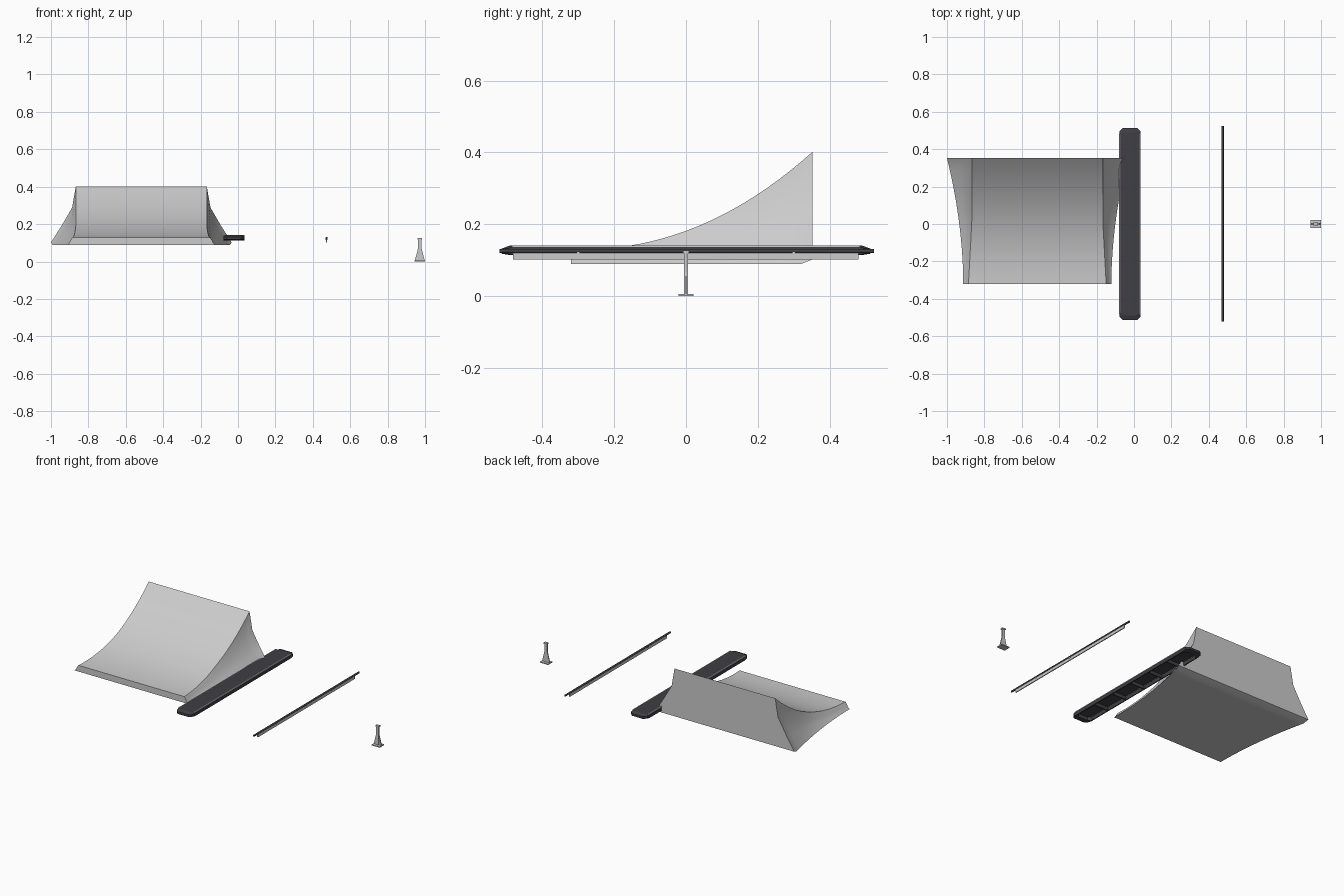
import bpy, bmesh, math

if "Cube" in bpy.data.objects:
    bpy.data.objects.remove(bpy.data.objects["Cube"])


def material(name, rgb):
    m = bpy.data.materials.new(name)
    m.diffuse_color = (*rgb, 1)
    m.use_nodes = True
    m.node_tree.nodes["Principled BSDF"].inputs["Base Color"].default_value = m.diffuse_color
    return m


DARK = material("dark_plastic", (0.05, 0.05, 0.058))


def finish(name, bm, mat=None, smooth=None):
    bmesh.ops.recalc_face_normals(bm, faces=bm.faces)
    me = bpy.data.meshes.new(name)
    bm.to_mesh(me)
    bm.free()
    ob = bpy.data.objects.new(name, me)
    bpy.context.collection.objects.link(ob)
    if mat:
        me.materials.append(mat)
    if smooth:
        bpy.ops.object.select_all(action='DESELECT')
        ob.select_set(True)
        bpy.context.view_layer.objects.active = ob
        bpy.ops.object.shade_smooth_by_angle(angle=math.radians(smooth))
    return ob


def loft(rings, cap_start=True, cap_end=True):
    bm = bmesh.new()
    vs = [[bm.verts.new(p) for p in r] for r in rings]
    n = len(vs[0])
    for a, b in zip(vs, vs[1:]):
        for i in range(n):
            j = (i + 1) % n
            bm.faces.new((a[i], a[j], b[j], b[i]))
    if cap_start:
        bm.faces.new(vs[0][::-1])
    if cap_end:
        bm.faces.new(vs[-1])
    return bm


def box(name, x, y, z, mat=None):
    corners = lambda h: [(x[0], y[0], h), (x[1], y[0], h), (x[1], y[1], h), (x[0], y[1], h)]
    return finish(name, loft([corners(z[0]), corners(z[1])]), mat)


def rod_y(name, x, z, r, y0, y1, mat=None, sides=10):
    ring = lambda y: [(x + r * math.cos(2 * math.pi * i / sides), y,
                       z + r * math.sin(2 * math.pi * i / sides)) for i in range(sides)]
    return finish(name, loft([ring(y0), ring(y1)]), mat, 40)


# Curved ramp: flared cross-sections lofted from the front lip to the back
RX, Y0, Y1, ZB = -0.517, -0.32, 0.353, 0.089


def ramp_section(y):
    t = (y - Y0) / (Y1 - Y0)
    top = 0.128 + 0.274 * t ** 2.2
    base = ZB + max(0, (y - 0.32) / (Y1 - 0.32)) * 0.013
    wt = 0.368 - 0.018 * min(1, t * 2)
    wb = 0.396 + 0.087 * t ** 1.9
    right = []
    for fz, fx in ((0, 1), (0.3, 0.57), (0.62, 0.15 + 0.23 * (1 - t)), (1, 0)):
        right.append((wt + (wb - wt) * fx, base + (top - base) * fz))
    return ([(RX + x, y, z) for x, z in right] +
            [(RX - x, y, z) for x, z in reversed(right)])


ys = [Y0 + (0.32 - Y0) * i / 20 for i in range(21)] + [Y1]
finish("ramp", loft([ramp_section(y) for y in ys]), None, 35)

# Long dark box: open-bottomed shell with cut corners and sloped ends
BX, BW = -0.022, 0.056


def octagon(hx, hy, z, c=0.018):
    pts = [(hx, hy - c), (hx - c, hy), (-hx + c, hy), (-hx, hy - c)]
    pts += [(-x, -y) for x, y in pts]
    return [(BX + x, y, z) for x, y in pts]


finish("grind_box", loft([
    octagon(BW - 0.006, 0.478, 0.136), octagon(BW - 0.006, 0.478, 0.1135),
    octagon(BW, 0.488, 0.1135), octagon(BW, 0.514, 0.118),
    octagon(BW, 0.514, 0.132), octagon(BW - 0.002, 0.49, 0.1405)]), DARK)

# Underside ribs and metal edging of the box
for i in range(5):
    y = -0.32 + 0.16 * i
    box("box_rib", (BX - BW + 0.005, BX + BW - 0.005), (y - 0.003, y + 0.003), (0.115, 0.137), DARK)
for s in (-1, 1):
    rod_y("box_edge", BX + s * (BW - 0.003), 0.1375, 0.004, -0.484, 0.484)

# Rail: top tube on a shorter web, with small fixings
rod_y("rail_tube", 0.474, 0.125, 0.006, -0.52, 0.523, DARK)
box("rail_web", (0.471, 0.477), (-0.482, 0.481), (0.102, 0.12))
for y in (-0.3, 0, 0.3):
    box("rail_fixing", (0.469, 0.479), (y - 0.004, y + 0.004), (0.115, 0.122))

# Support post: base plate, column, cap and side gussets
PX = 0.972
box("post_base", (PX - 0.028, PX + 0.028), (-0.021, 0.021), (0, 0.006))
box("post_column", (PX - 0.009, PX + 0.009), (-0.005, 0.005), (0.005, 0.12))
box("post_cap", (PX - 0.012, PX + 0.012), (-0.008, 0.008), (0.118, 0.126))
for s in (-1, 1):
    tri = [(0.007, 0.006), (0.026, 0.006), (0.024, 0.014), (0.010, 0.068), (0.007, 0.068)]
    ring = lambda y: [(PX + s * x, y, z) for x, z in tri]
    finish("post_gusset", loft([ring(-0.003), ring(0.003)]))
